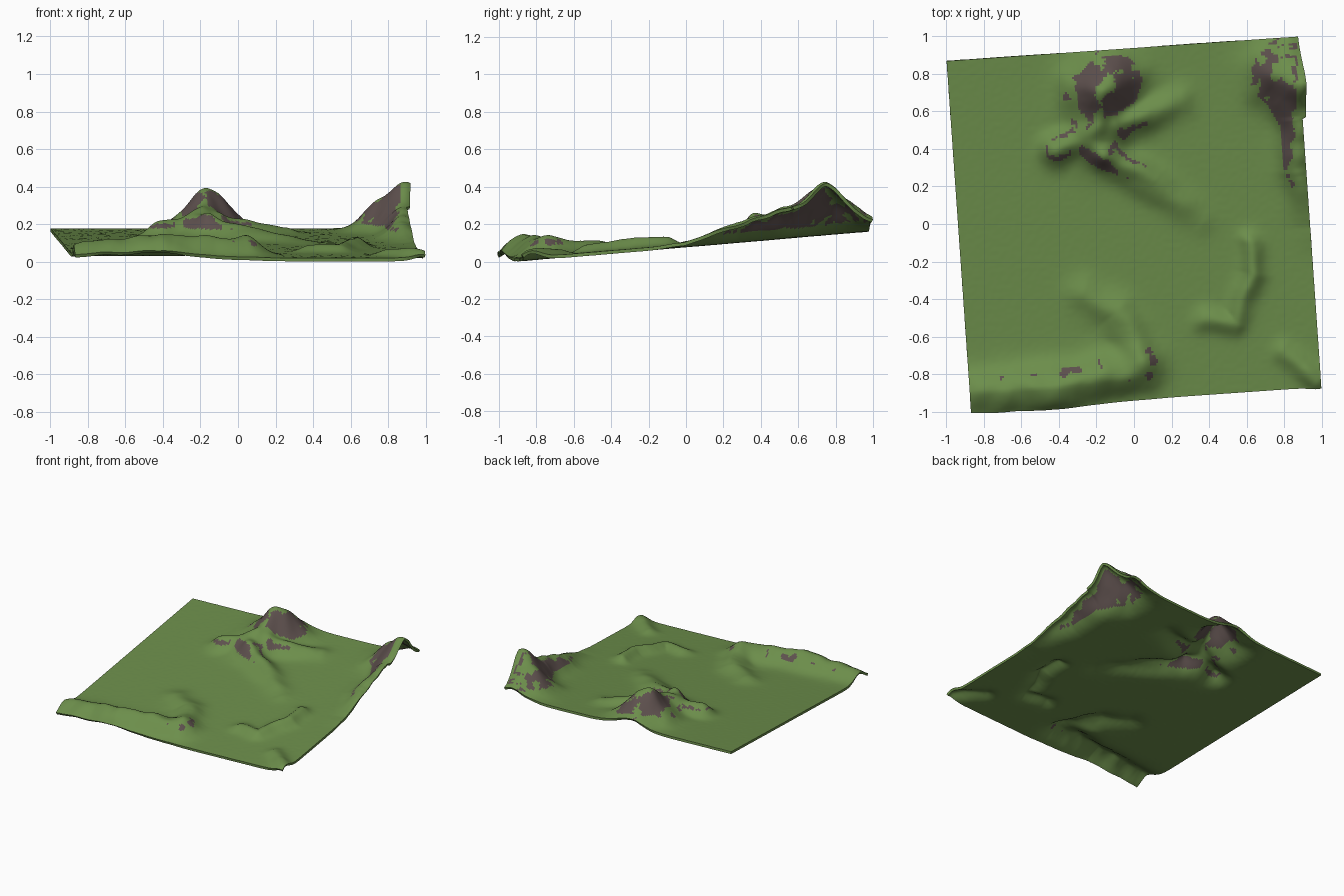
import bpy, bmesh, math
from mathutils import Vector, noise

if "Cube" in bpy.data.objects:
    bpy.data.objects.remove(bpy.data.objects["Cube"])

HALF, TURN, N = 0.936, math.radians(4), 170
C, S = math.cos(TURN), math.sin(TURN)
UP = Vector((0, 0, 1))


def ridge_height(x, y, ridges):
    """Blend of rounded ridges, each a width and a path of (x, y, height)."""
    total = 0.0
    for w, pts in ridges:
        best = 0.0
        for (ax, ay, ah), (bx, by, bh) in zip(pts, pts[1:]):
            dx, dy = bx - ax, by - ay
            t = max(0, min(1, ((x - ax) * dx + (y - ay) * dy) / (dx * dx + dy * dy)))
            d2 = (x - ax - t * dx) ** 2 + (y - ay - t * dy) ** 2
            if d2 < 9 * w * w:
                best = max(best, (ah + t * (bh - ah)) * math.exp(-d2 / (w * w)))
        total += best ** 2.2
    return total ** (1 / 2.2)


def plane_height(x, y):
    return 0.098 + 0.084 * (C * y - S * x)


def material(name, color):
    m = bpy.data.materials.new(name)
    m.diffuse_color = (*color, 1)
    m.use_nodes = True
    m.node_tree.nodes["Principled BSDF"].inputs["Base Color"].default_value = m.diffuse_color
    return m


# main mountain and its spurs
mountain = [
    (.155, [(-.19, .7, .175), (-.14, .76, .185)]),
    (.13, [(-.17, .7, .14), (-.19, .44, .11)]),
    (.08, [(-.2, .5, .08), (-.41, .39, .085)]),
    (.08, [(-.15, .36, .1), (.1, .22, .06), (.36, .03, .015)]),
    (.08, [(-.08, .52, .1), (.24, .65, .03)]),
]
# corner hill and raised right rim
rim = [
    (.15, [(.79, .8, .18), (.85, .76, .215)]),
    (.1, [(.94, -.02, .01), (.89, .3, .1), (.86, .74, .19), (.82, .96, .06)]),
]
# front ridge curling inland
front_ridge = [
    (.11, [(-.82, -.9, .08), (-.4, -.87, .12), (.03, -.77, .085)]),
    (.09, [(.05, -.72, .08), (-.09, -.47, .05), (-.26, -.38, .035)]),
]
# low forked ridge and front corner curl
low_ridges = [
    (.06, [(.38, -.51, .035), (.54, -.53, .04), (.64, -.26, .055), (.63, -.1, .045)]),
    (.06, [(.97, -.82, .05), (.8, -.68, .03)]),
]
RIDGES = mountain + rim + front_ridge + low_ridges

# tilted, turned sheet raised along the ridges
bm = bmesh.new()
bmesh.ops.create_grid(bm, x_segments=N, y_segments=N, size=HALF)
for v in bm.verts:
    u, w = v.co.x, v.co.y
    x, y = C * u - S * w, S * u + C * w
    wob = noise.noise_vector(Vector((x * 6, y * 6, 3))) * 0.018
    h = ridge_height(x + wob.x, y + wob.y, RIDGES)
    h *= 1 + 0.15 * noise.noise(Vector((x * 9, y * 9, 0)))
    front = max(0, min(1, (-w - 0.84) / 0.09))
    h *= 1 - 0.35 * front
    z = plane_height(x, y) + h + 0.0007 * noise.noise(Vector((x * 45, y * 45, 7)))
    # hills at the edges bulge outward
    y -= 0.55 * h * front
    if w > 0.5:
        x += 0.12 * h * max(0, (u - 0.8) / 0.13)
    v.co = (x, y, z)
bm.normal_update()

# bare rock on the steep upper slopes
for f in bm.faces:
    p = f.calc_center_median()
    n = noise.noise(Vector((p.x * 20, p.y * 20, 1))) + 0.5 * noise.noise(Vector((p.x * 60, p.y * 60, 2)))
    slope = math.tan(f.normal.angle(UP))
    inside = p.y > -0.84 and p.x < 0.87
    high = p.z - plane_height(p.x, p.y) > 0.05
    f.material_index = int(inside and high and slope + 0.35 * n > 0.85)
    f.smooth = True

mesh = bpy.data.meshes.new("terrain")
bm.to_mesh(mesh)
bm.free()
mesh.materials.append(material("grass", (0.15, 0.27, 0.07)))
mesh.materials.append(material("rock", (0.11, 0.08, 0.075)))
terrain = bpy.data.objects.new("terrain", mesh)
bpy.context.collection.objects.link(terrain)

# thin shell, hollow beneath
shell = terrain.modifiers.new("thickness", 'SOLIDIFY')
shell.thickness = 0.018
shell.offset = -1
bpy.context.view_layer.objects.active = terrain
terrain.select_set(True)
bpy.ops.object.modifier_apply(modifier=shell.name)
bpy.ops.object.shade_smooth_by_angle(angle=math.radians(50))
